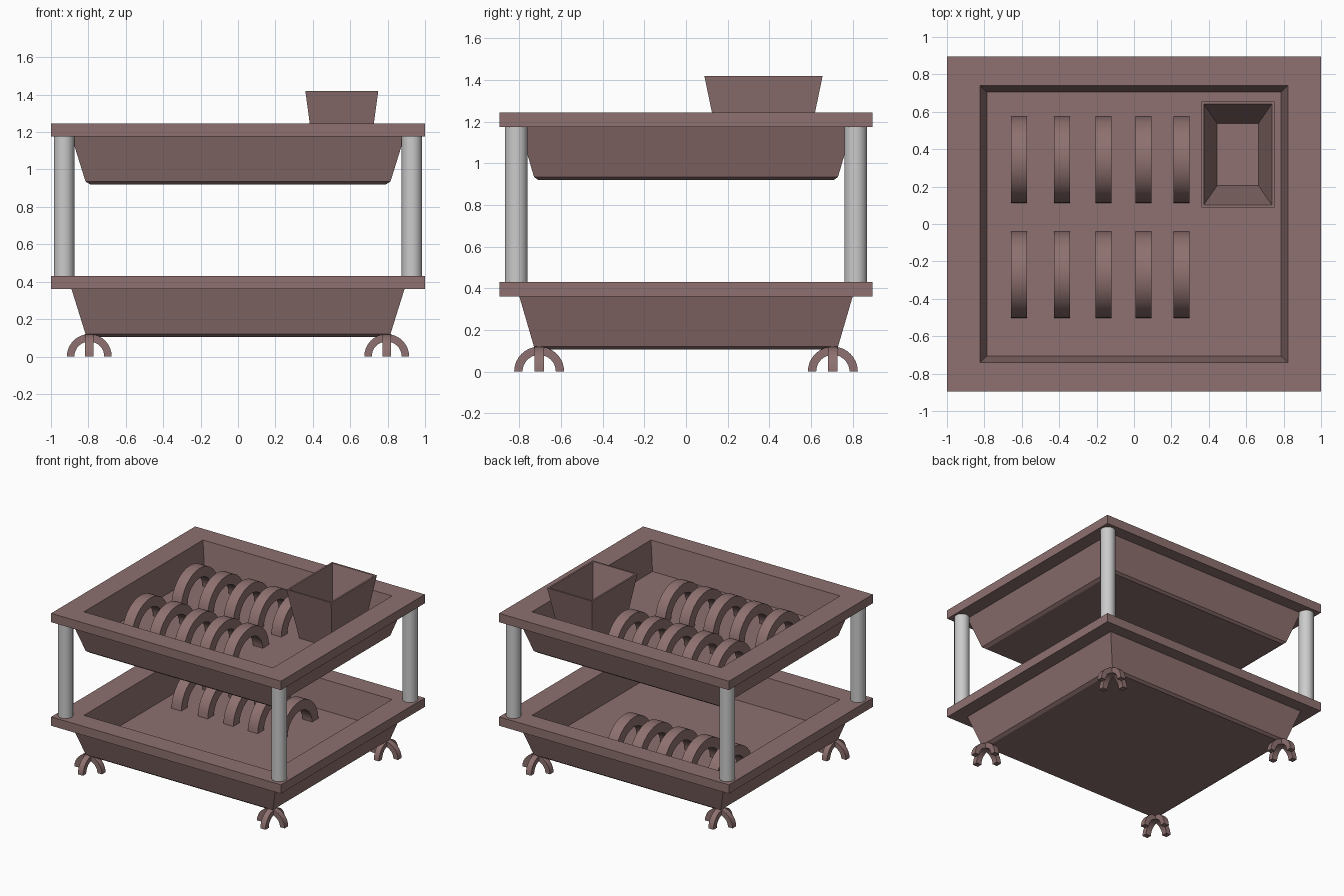
import bpy, bmesh, math

if "Cube" in bpy.data.objects:
    bpy.data.objects.remove(bpy.data.objects["Cube"])

clay = bpy.data.materials.new("mauve_plastic")
clay.diffuse_color = (0.27, 0.165, 0.16, 1)
clay.use_nodes = True
clay.node_tree.nodes["Principled BSDF"].inputs["Base Color"].default_value = clay.diffuse_color


def finish(name, bm, mat=None, smooth=False):
    bmesh.ops.recalc_face_normals(bm, faces=bm.faces)
    me = bpy.data.meshes.new(name)
    bm.to_mesh(me)
    bm.free()
    ob = bpy.data.objects.new(name, me)
    bpy.context.collection.objects.link(ob)
    if mat:
        me.materials.append(mat)
    if smooth:
        bpy.ops.object.select_all(action='DESELECT')
        ob.select_set(True)
        bpy.context.view_layer.objects.active = ob
        bpy.ops.object.shade_smooth_by_angle(angle=math.radians(35))
    return ob


def rect_loft(name, rings, cx=0, cy=0, cz=0):
    """Join rectangles (half x, half y, z) in order and cap both ends."""
    bm = bmesh.new()
    loops = [[bm.verts.new((cx + sx * hx, cy + sy * hy, cz + z))
              for sx, sy in ((-1, -1), (1, -1), (1, 1), (-1, 1))]
             for hx, hy, z in rings]
    for a, b in zip(loops, loops[1:]):
        for i in range(4):
            j = (i + 1) % 4
            bm.faces.new((a[i], a[j], b[j], b[i]))
    bm.faces.new(loops[0])
    bm.faces.new(loops[-1])
    return finish(name, bm, clay)


def arch(name, loc, outer, inner, width, along_x=False, steps=16):
    """Half ring standing on its two feet."""
    bm = bmesh.new()
    sections = []
    for k in range(steps + 1):
        a = math.pi * k / steps
        sec = []
        for r, w in ((outer, -1), (outer, 1), (inner, 1), (inner, -1)):
            u, v, z = r * math.cos(a), w * width / 2, r * math.sin(a)
            x, y = (u, v) if along_x else (v, u)
            sec.append(bm.verts.new((loc[0] + x, loc[1] + y, loc[2] + z)))
        sections.append(sec)
    for a, b in zip(sections, sections[1:]):
        for i in range(4):
            j = (i + 1) % 4
            bm.faces.new((a[i], a[j], b[j], b[i]))
    bm.faces.new(sections[0])
    bm.faces.new(sections[-1])
    return finish(name, bm, clay, True)


# Trays: underside, sloped body, rim, inner wall, floor
tray_rings = [(0.79, 0.71, 0.105), (0.815, 0.73, 0.12), (0.89, 0.80, 0.36),
              (1.0, 0.895, 0.36), (1.0, 0.895, 0.43),
              (0.823, 0.74, 0.43), (0.786, 0.706, 0.205)]
LIFT = 0.815
rect_loft("lower_tray", tray_rings)
rect_loft("upper_tray", tray_rings, cz=LIFT)

# Plate holder arches: two rows above, one row below
for tier, y, z in (("upper_back", 0.343, 0.195 + LIFT),
                   ("upper_front", -0.272, 0.195 + LIFT),
                   ("lower_back", 0.343, 0.195)):
    for i, x in enumerate((-0.615, -0.385, -0.162, 0.05, 0.255)):
        arch(f"{tier}_plate_arch_{i + 1}", (x, y, z), 0.232, 0.155, 0.086)

# Cutlery box
rect_loft("cutlery_box", [(0.14, 0.20, 1.015), (0.195, 0.284, 1.42),
                          (0.182, 0.27, 1.42), (0.11, 0.166, 1.04)],
          cx=0.555, cy=0.372)

# Corner posts and crossed-arch feet
for sx, side in ((-1, "left"), (1, "right")):
    for sy, end in ((-1, "front"), (1, "back")):
        bm = bmesh.new()
        bmesh.ops.create_cone(bm, cap_ends=True, segments=16, radius1=0.055,
                              radius2=0.055, depth=0.755)
        bmesh.ops.translate(bm, verts=bm.verts,
                            vec=(sx * 0.93, sy * 0.815, 0.8025))
        finish(f"{end}_{side}_post", bm, None, True)
        for along in (False, True):
            arch(f"{end}_{side}_foot_{'x' if along else 'y'}",
                 (sx * 0.795, sy * 0.705, 0), 0.12, 0.08, 0.045, along)
